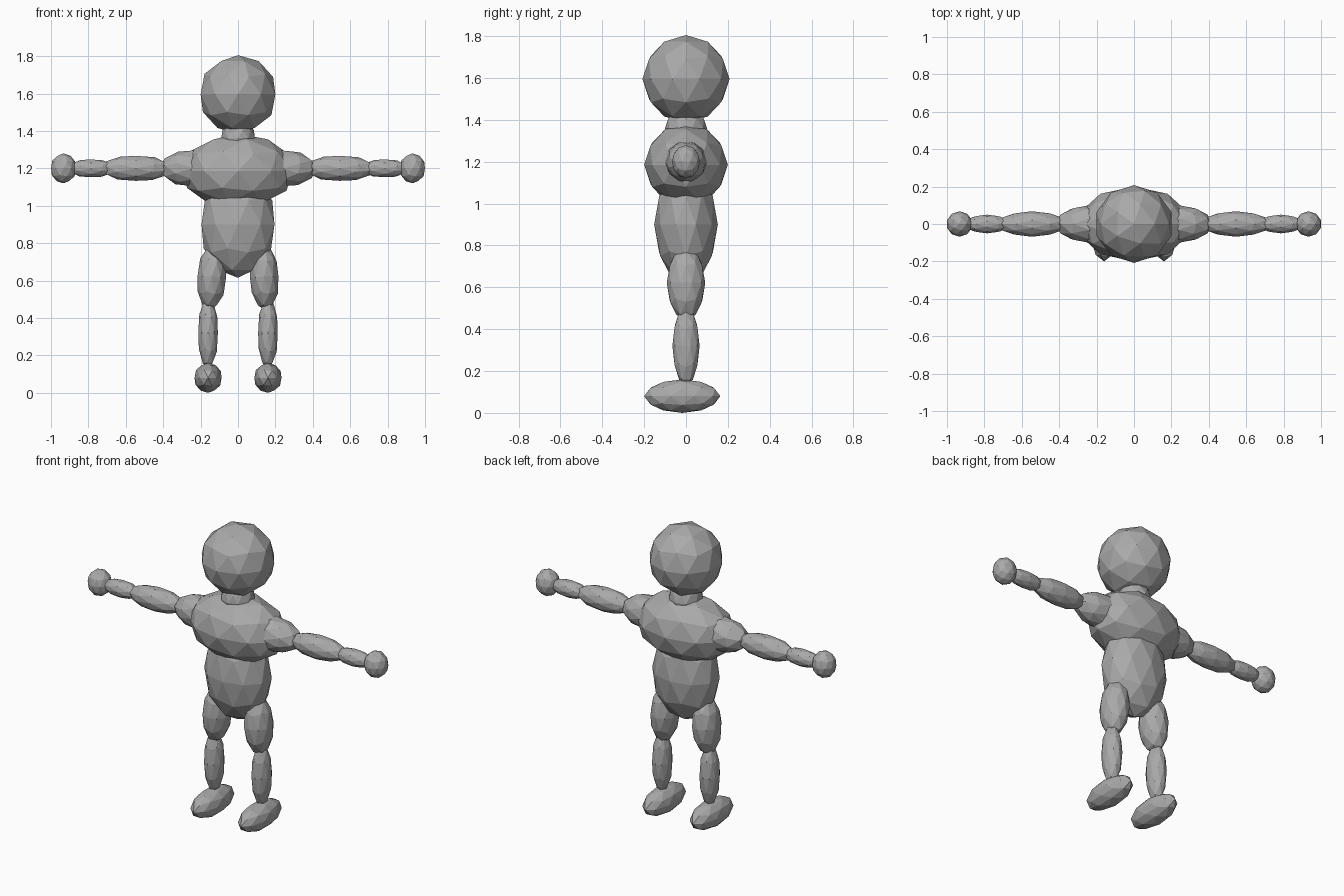
import bpy, math

if "Cube" in bpy.data.objects:
    bpy.data.objects.remove(bpy.data.objects["Cube"])

grey = bpy.data.materials.new("plain grey")
grey.diffuse_color = (0.4, 0.4, 0.4, 1)
grey.use_nodes = True
grey.node_tree.nodes["Principled BSDF"].inputs["Base Color"].default_value = grey.diffuse_color


def blob(name, loc, radii, along_x=False, tilt=0):
    """Faceted ellipsoid; along_x puts its poles on the x axis."""
    bpy.ops.mesh.primitive_ico_sphere_add(subdivisions=2, radius=1, location=loc)
    ob = bpy.context.object
    ob.name = name
    if along_x:
        ob.rotation_euler = (0, math.copysign(math.pi / 2, loc[0]), 0)
        radii = (radii[2], radii[1], radii[0])
    elif tilt:
        ob.rotation_euler = (0, tilt, 0)
    ob.scale = radii
    ob.data.materials.append(grey)
    return ob


# Head, neck and trunk
blob("head", (0, 0, 1.595), (0.21, 0.208, 0.21))
blob("neck", (0, 0, 1.36), (0.095, 0.1, 0.1))
blob("chest", (0, 0, 1.185), (0.305, 0.2, 0.2))
blob("belly", (0, 0, 0.9), (0.205, 0.152, 0.285))

for s, side in ((-1, "left"), (1, "right")):
    # Arm, stretched out sideways
    blob(side + "_shoulder", (s * 0.24, 0, 1.2), (0.18, 0.1, 0.1), True)
    blob(side + "_upper_arm", (s * 0.545, 0, 1.2), (0.19, 0.068, 0.07), True)
    blob(side + "_forearm", (s * 0.785, 0, 1.2), (0.125, 0.05, 0.05), True)
    blob(side + "_hand", (s * 0.933, 0, 1.2), (0.07, 0.068, 0.08))
    # Leg
    blob(side + "_thigh", (s * 0.14, 0, 0.62), (0.08, 0.092, 0.178), tilt=-s * 0.06)
    blob(side + "_shin", (s * 0.16, 0, 0.32), (0.055, 0.065, 0.19))
    blob(side + "_foot", (s * 0.16, -0.018, 0.08), (0.076, 0.182, 0.08))
